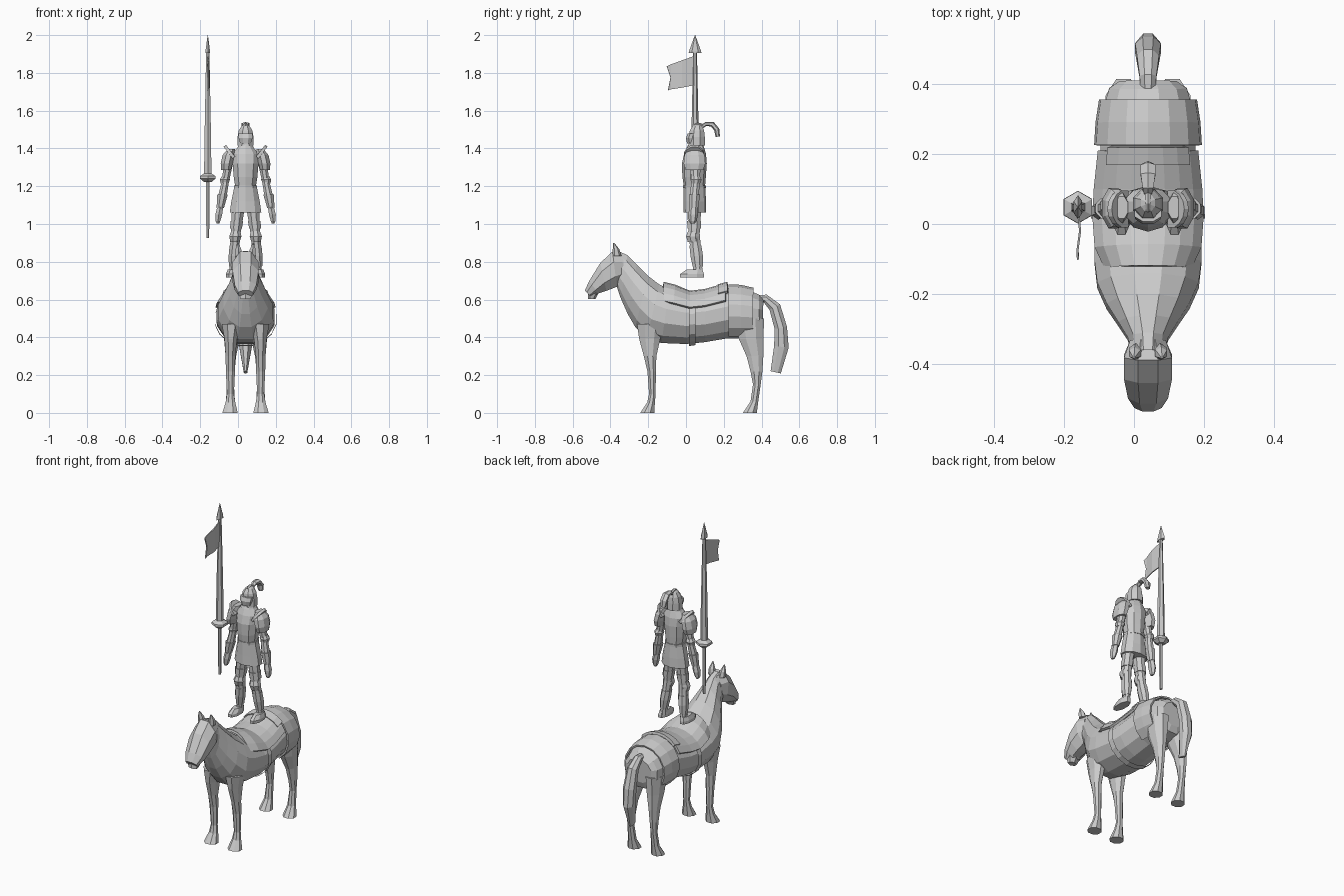
import bpy, bmesh, math
from mathutils import Vector as V

CX = 0.04            # centre line of horse and rider
GREY = bpy.data.materials.new("plain grey")
GREY.diffuse_color = (0.6, 0.6, 0.6, 1)


def loft(name, rings, closed=True, caps=True, thick=0):
    """Skin a list of point rings; open strips can be thickened."""
    bm = bmesh.new()
    rows = [[bm.verts.new(p) for p in r] for r in rings]
    n = len(rows[0])
    for a, b in zip(rows, rows[1:]):
        for i in range(n if closed else n - 1):
            j = (i + 1) % n
            bm.faces.new((a[i], a[j], b[j], b[i]))
    if closed and caps:
        bm.faces.new(rows[0])
        bm.faces.new(rows[-1][::-1])
    bmesh.ops.recalc_face_normals(bm, faces=bm.faces)
    me = bpy.data.meshes.new(name)
    bm.to_mesh(me)
    bm.free()
    me.materials.append(GREY)
    ob = bpy.data.objects.new(name, me)
    bpy.context.collection.objects.link(ob)
    if thick:
        m = ob.modifiers.new("thickness", 'SOLIDIFY')
        m.thickness = thick
        m.offset = 0
    return ob


def ring(c, u, v, n, a0=0.0, a1=None):
    """Ellipse (or arc of one, degrees) spanned by u and v."""
    if a1 is None:
        angs = [(i + 0.5) * math.tau / n for i in range(n)]
    else:
        angs = [math.radians(a0 + (a1 - a0) * i / (n - 1)) for i in range(n)]
    return [V(c) + V(u) * math.cos(a) + V(v) * math.sin(a) for a in angs]


def slab(s, n=10, grow=0.0, arc=None):
    """Cross-section from top (y,z), bottom (y,z) and half width."""
    t, b = V((0, s[0], s[1])), V((0, s[2], s[3]))
    c, h = (t + b) / 2 + V((CX, 0, 0)), (t - b) / 2
    h = h * (1 + grow / h.length)
    return ring(c, (s[4] + grow, 0, 0), h, n, *(arc or ()))


def limb(name, pts, side=0, n=6):
    """Stack of level rings: x offset, y, z, rx, ry."""
    x = lambda p: CX + (side * p[0] if side else p[0])
    return loft(name, [ring((x(p), p[1], p[2]), (p[3], 0, 0), (0, p[4], 0), n) for p in pts])


def tube(name, pts, n=6):
    """Tube bending in the side plane: y, z, half width, half depth."""
    rings = []
    for i, p in enumerate(pts):
        a, b = pts[max(i - 1, 0)], pts[min(i + 1, len(pts) - 1)]
        d = V((0, b[0] - a[0], b[1] - a[1])).normalized()
        rings.append(ring((CX, p[0], p[1]), (p[2], 0, 0), V((0, -d.z, d.y)) * p[3], n))
    return loft(name, rings)


# ---- horse body, neck and head
body = [(.41, .60, .405, .45, .085), (.385, .63, .39, .41, .115), (.33, .655, .33, .39, .132),
        (.22, .665, .22, .39, .14), (.10, .635, .10, .37, .152), (0, .63, 0, .36, .157),
        (-.09, .66, -.13, .365, .158), (-.14, .685, -.21, .385, .15), (-.20, .73, -.27, .45, .122),
        (-.26, .79, -.31, .52, .088), (-.31, .84, -.345, .60, .06), (-.36, .86, -.365, .66, .05)]
loft("horse_body", [slab(s, 12) for s in body])
head = [(-.33, .845, -.335, .69, .055), (-.39, .862, -.365, .66, .074), (-.455, .80, -.42, .64, .074),
        (-.515, .70, -.46, .63, .062), (-.537, .65, -.50, .61, .042)]
loft("horse_head", [slab(s, 8) for s in head])
limb("horse_lower_lip", [(0, -.49, .64, .045, .03), (0, -.50, .602, .03, .02)])

# ---- horse harness: saddle, croup plate, girth
saddle = [(-.12, .675, -.13, .365, .12), (-.06, .66, -.08, .36, .15), (.02, .628, .02, .36, .157),
          (.10, .637, .10, .37, .153), (.21, .668, .21, .39, .14)]
loft("saddle", [slab(s, 9, .012, (25, 155)) for s in saddle], closed=False, thick=.014)
loft("saddle_back", [slab(s, 7, .018, (45, 135)) for s in
                     [(.17, .655, .17, .38, .145), (.22, .668, .22, .39, .14)]], closed=False, thick=.016)
croup = [(.225, .666, .225, .39, .14), (.29, .663, .29, .39, .136), (.355, .648, .355, .395, .126)]
loft("croup_plate", [slab(s, 13, .010, (-55, 235)) for s in croup], closed=False, thick=.01)
loft("girth", [slab(s, 16, .009) for s in
               [(.015, .629, .015, .36, .157), (.05, .631, .05, .365, .155)]], caps=False)

# ---- horse legs, ears, tail
for s, w in ((-1, "left"), (1, "right")):
    limb(w + "_foreleg", [(.075, -.19, .47, .055, .075), (.078, -.192, .39, .036, .060),
                          (.08, -.19, .30, .028, .036), (.08, -.182, .22, .026, .024),
                          (.08, -.178, .10, .020, .019), (.08, -.185, .055, .028, .022),
                          (.082, -.205, 0, .044, .040)], s, 8)
    limb(w + "_hindleg", [(.07, .335, .50, .055, .085), (.072, .345, .39, .045, .070),
                          (.078, .365, .30, .030, .048), (.08, .373, .22, .024, .034),
                          (.08, .375, .15, .020, .022), (.08, .362, .06, .026, .022),
                          (.082, .338, 0, .042, .040)], s, 8)
    limb(w + "_ear", [(.035, -.365, .83, .022, .024), (.038, -.37, .865, .018, .018),
                      (.04, -.382, .90, .003, .003)], s)
tube("tail", [(.36, .60, .022, .025), (.42, .605, .026, .024), (.47, .56, .034, .034),
              (.502, .45, .040, .036), (.505, .35, .036, .042), (.475, .215, .010, .030)], 8)

# ---- rider torso, skirt and helmet
limb("torso", [(0, .045, 1.19, .056, .055), (0, .043, 1.25, .066, .062), (0, .044, 1.32, .072, .066),
               (0, .048, 1.37, .074, .058), (0, .05, 1.405, .045, .046), (0, .052, 1.43, .034, .034)], 0, 10)
limb("skirt", [(0, .047, 1.06, .088, .060), (0, .047, 1.12, .079, .059), (0, .045, 1.20, .062, .057)], 0, 10)
limb("belt", [(0, .045, 1.19, .065, .061), (0, .045, 1.205, .065, .061)], 0, 10)
limb("helmet", [(0, .057, 1.415, .046, .048), (0, .057, 1.46, .046, .046), (0, .058, 1.495, .039, .041),
                (0, .06, 1.52, .022, .026), (0, .06, 1.528, .008, .012)], 0, 8)
limb("visor", [(0, .028, 1.425, .030, .024), (0, .024, 1.455, .040, .026), (0, .03, 1.478, .041, .024)], 0, 8)
tube("crest", [(.04, 1.515, .007, .012), (.06, 1.528, .009, .010), (.085, 1.52, .010, .012)])
tube("plume", [(.08, 1.51, .010, .008), (.105, 1.53, .018, .011), (.14, 1.528, .024, .014),
               (.163, 1.50, .024, .014), (.168, 1.462, .016, .012)])

for s, w in ((-1, "left"), (1, "right")):
    # arm, cuff, hand
    limb(w + "_arm", [(.078, .05, 1.385, .022, .028), (.092, .05, 1.31, .025, .030),
                      (.108, .05, 1.22, .021, .024), (.120, .045, 1.16, .024, .026),
                      (.134, .04, 1.09, .018, .020)], s, 8)
    limb(w + "_elbow_guard", [(.106, .052, 1.255, .020, .022), (.109, .053, 1.235, .029, .032),
                              (.112, .052, 1.215, .022, .024)], s, 8)
    limb(w + "_cuff", [(.122, .045, 1.155, .030, .032), (.134, .042, 1.085, .021, .024)], s, 8)
    limb(w + "_hand", [(.134, .04, 1.09, .018, .022), (.142, .038, 1.05, .021, .026),
                       (.146, .036, 1.015, .014, .020), (.146, .034, 1.003, .008, .012)], s)
    # shoulder guard and raised neck plate
    limb(w + "_shoulder_guard", [(.103, .045, 1.285, .028, .050), (.100, .045, 1.32, .034, .062),
                                 (.090, .045, 1.365, .034, .058), (.075, .047, 1.398, .020, .034)], s, 8)
    plate = []
    for k in range(7):
        a = math.radians(20 + 140 * k / 6)
        y, lift = .043 + .056 * math.cos(a), math.sin(a)
        plate.append([V((CX + s * .062, y, 1.352)),
                      V((CX + s * (.066 + .044 * lift), y, 1.356 + .058 * lift))])
    loft(w + "_neck_plate", plate, closed=False, thick=.016)
    # leg, knee guard, shin guard, foot
    limb(w + "_leg", [(.036, .045, 1.10, .038, .042), (.044, .043, 1.03, .033, .037),
                      (.052, .043, .95, .028, .032), (.056, .048, .90, .027, .031),
                      (.062, .055, .84, .026, .034), (.068, .062, .77, .018, .026),
                      (.070, .065, .73, .020, .028)], s, 8)
    limb(w + "_thigh_guard", [(.046, .043, 1.015, .036, .040), (.051, .043, .975, .034, .038)], s, 8)
    limb(w + "_knee_guard", [(.052, .040, .962, .026, .032), (.054, .036, .935, .035, .038),
                             (.056, .040, .905, .027, .033)], s, 8)
    limb(w + "_shin_guard", [(.057, .05, .885, .030, .034), (.063, .057, .83, .029, .036),
                             (.068, .062, .775, .022, .029)], s, 8)
    limb(w + "_foot", [(.076, .032, .718, .030, .068), (.076, .032, .735, .030, .068),
                       (.074, .045, .758, .022, .046)], s, 8)

# ---- lance with guard, spear head and pennant
LX, LY = -.20, .048
limb("lance_shaft", [(LX, LY, .925, .008, .008), (LX, LY, 1.02, .010, .010), (LX, LY, 1.225, .010, .010),
                     (LX, LY, 1.235, .023, .023), (LX, LY, 1.5, .019, .019), (LX, LY, 1.91, .010, .010)])
limb("lance_guard", [(LX, LY, 1.222, .022, .022), (LX, LY, 1.240, .047, .047),
                     (LX, LY, 1.254, .046, .046), (LX, LY, 1.268, .022, .022)])
limb("lance_head", [(LX, LY, 1.905, .014, .034), (LX, LY, 1.915, .014, .032), (LX, LY, 2.0, .001, .001)])
flag = [(.045, 1.89, 1.735, 0), (-.02, 1.867, 1.722, .006), (-.08, 1.845, 1.713, -.002)]
rows = [[V((CX + LX + dx, y, t)), V((CX + LX + dx, y, (t + b) / 2)), V((CX + LX + dx, y, b))]
        for y, t, b, dx in flag]
rows.append([V((CX + LX, -.102, 1.835)), V((CX + LX, -.082, 1.775)), V((CX + LX, -.095, 1.708))])
loft("pennant", rows, closed=False, thick=.006)
